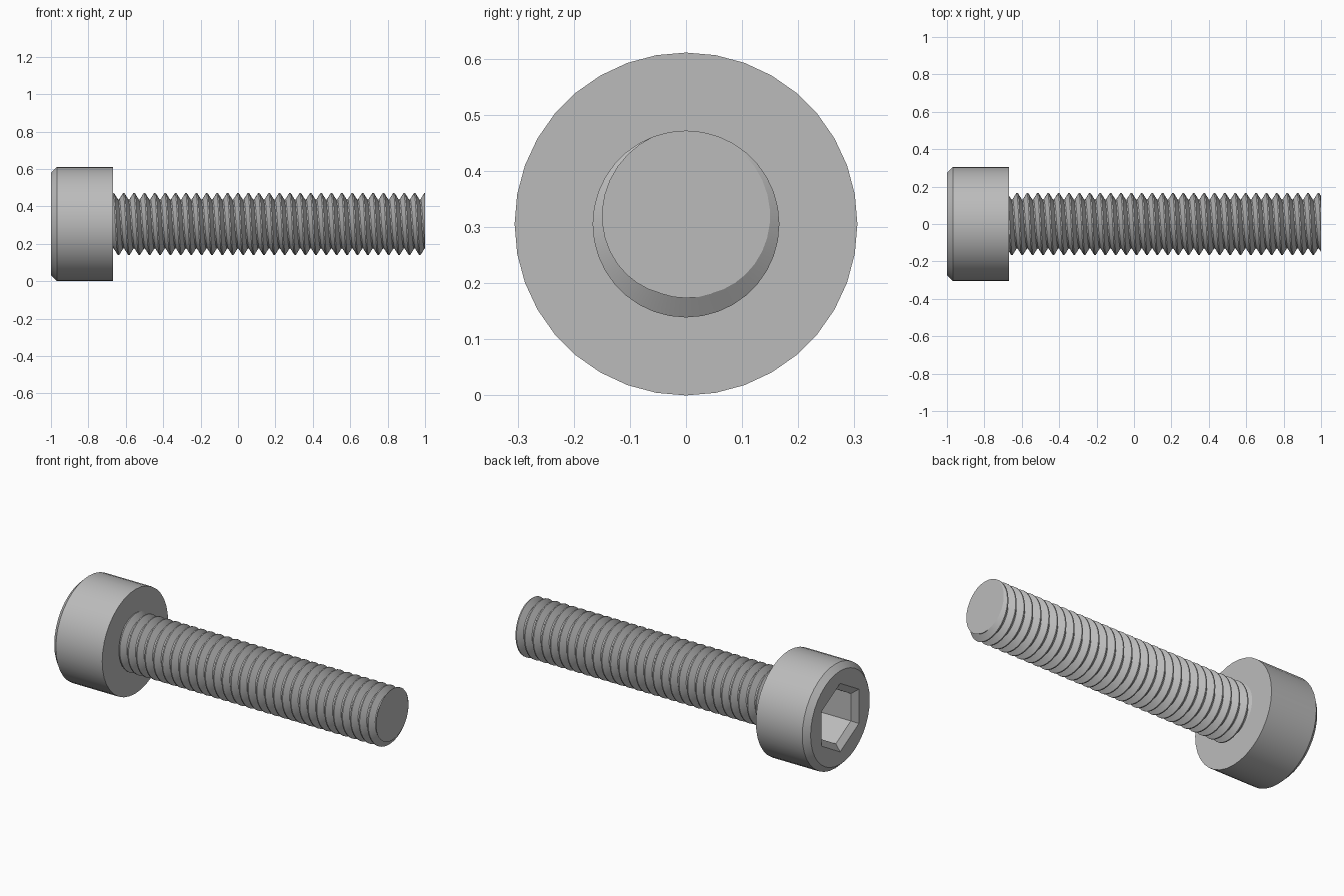
import bpy, bmesh
from math import cos, sin, pi, radians

cube = bpy.data.objects.get("Cube")
if cube:
    bpy.data.objects.remove(cube, do_unlink=True)

SIDES = 36
AXIS_Z = 0.3055
HEAD_X = -0.667
PITCH = 1 / 18
MAJOR, MINOR = 0.1665, 0.132

steel = bpy.data.materials.new("grey steel")
steel.use_nodes = True
colour = (0.5, 0.5, 0.5, 1)
steel.diffuse_color = colour
steel.node_tree.nodes["Principled BSDF"].inputs["Base Color"].default_value = colour


def finish(bm, name):
    bmesh.ops.recalc_face_normals(bm, faces=bm.faces)
    mesh = bpy.data.meshes.new(name)
    bm.to_mesh(mesh)
    bm.free()
    mesh.materials.append(steel)
    obj = bpy.data.objects.new(name, mesh)
    obj.location.z = AXIS_Z
    bpy.context.collection.objects.link(obj)
    bpy.ops.object.select_all(action='DESELECT')
    obj.select_set(True)
    bpy.context.view_layer.objects.active = obj
    bpy.ops.object.shade_smooth_by_angle(angle=radians(30))
    return obj


def ring(bm, x, radius, hexagonal=False):
    """Loop around the x axis; a hexagonal one takes radius as half its width across flats."""
    verts = []
    for i in range(SIDES):
        a = 2 * pi * i / SIDES
        r = radius
        if hexagonal:
            r /= cos((a + pi / 6) % (pi / 3) - pi / 6)
        verts.append(bm.verts.new((x, r * cos(a), r * sin(a))))
    return verts


# Cylindrical head with chamfered rim and hexagonal socket
bm = bmesh.new()
loops = [ring(bm, HEAD_X, 0.3055), ring(bm, -0.968, 0.3055), ring(bm, -1, 0.274),
         ring(bm, -1, 0.174, True), ring(bm, -0.972, 0.139, True),
         ring(bm, -0.78, 0.139, True)]
for a, b in zip(loops, loops[1:]):
    for i in range(SIDES):
        j = (i + 1) % SIDES
        bm.faces.new((a[i], a[j], b[j], b[i]))
bm.faces.new(loops[0])
bm.faces.new(loops[-1])
finish(bm, "head")

# Threaded shank: a helical strip whose neighbouring turns share their edges
bm = bmesh.new()
profile = [(-0.44, MINOR), (-0.06, MAJOR), (0.06, MAJOR), (0.44, MINOR)]
turns = int((1 - HEAD_X) / PITCH) + 4
steps = []
for s in range(turns * SIDES):
    a = 2 * pi * s / SIDES
    turn = s / SIDES - 0.25 - turns + 2
    steps.append([bm.verts.new((1 + PITCH * (turn + t), r * cos(a), r * sin(a)))
                  for t, r in profile])
for s in range(len(steps) - 1):
    a, b = steps[s], steps[s + 1]
    for k in range(3):
        bm.faces.new((a[k], a[k + 1], b[k + 1], b[k]))
    if s + 1 + SIDES < len(steps):
        c, d = steps[s + SIDES], steps[s + SIDES + 1]
        bm.faces.new((a[3], c[0], d[0], b[3]))

# Trim the thread flat at the head and the tip, then close the ends
for x, side in ((HEAD_X, -1), (1, 1)):
    cut = bmesh.ops.bisect_plane(bm, geom=bm.verts[:] + bm.edges[:] + bm.faces[:],
                                 dist=1e-6, plane_co=(x, 0, 0), plane_no=(side, 0, 0),
                                 clear_outer=True)
    rim = [e for e in cut["geom_cut"] if isinstance(e, bmesh.types.BMEdge)]
    bmesh.ops.triangle_fill(bm, edges=rim, use_beauty=True, normal=(side, 0, 0))
finish(bm, "threaded_shank")
